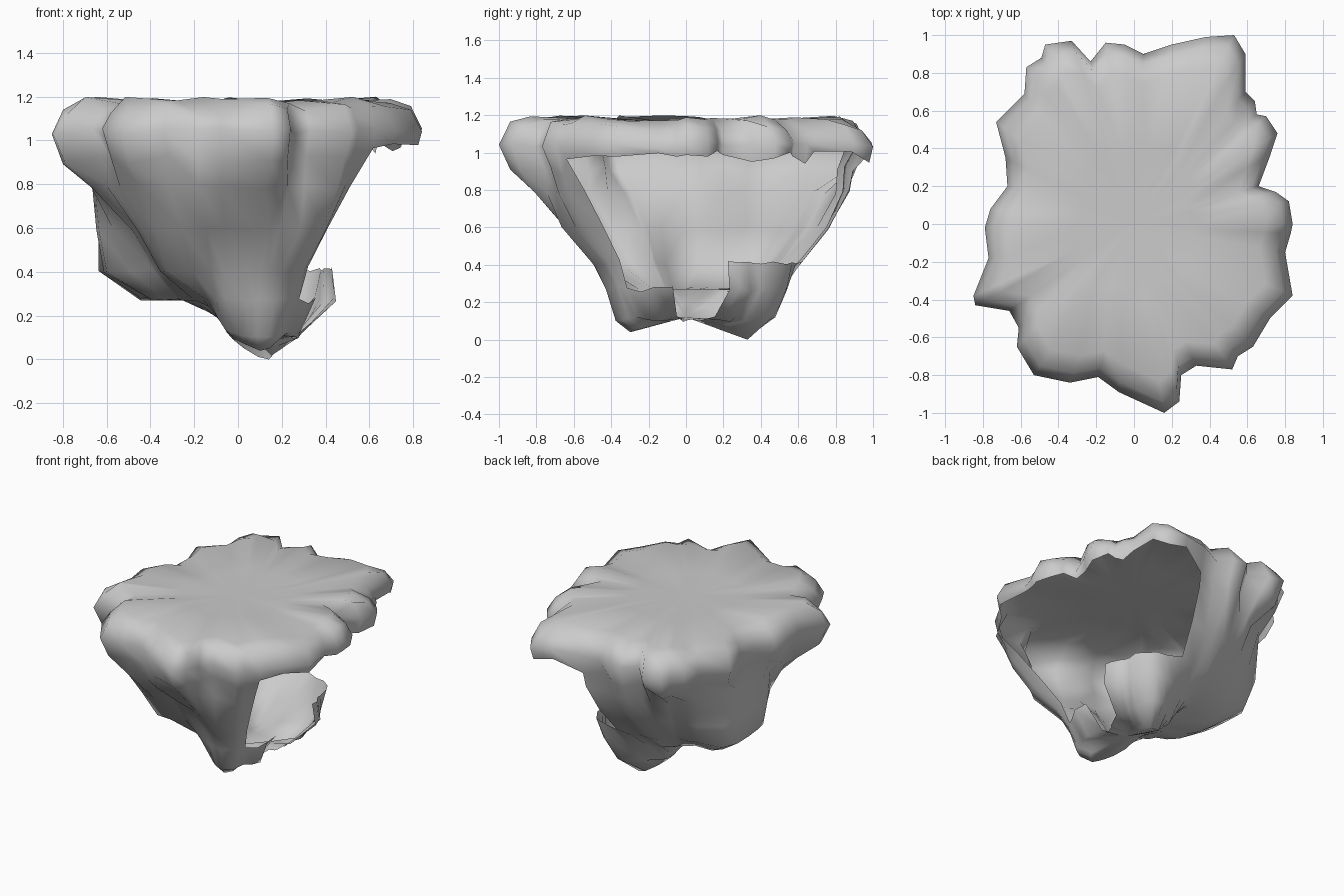
import bpy, bmesh, math, random

random.seed(4)
cube = bpy.data.objects.get("Cube")
if cube:
    bpy.data.objects.remove(cube)

stone = bpy.data.materials.new("grey_stone")
stone.use_nodes = True
stone.diffuse_color = (0.6, 0.6, 0.6, 1)
stone.node_tree.nodes["Principled BSDF"].inputs["Base Color"].default_value = stone.diffuse_color

CX = -0.05  # axis of the tapering underside

# lobed outline of the flat top, counter-clockwise from +x
OUTLINE = [
    (.84, 0), (.82, .12), (.75, .17), (.66, .2), (.72, .36), (.76, .48), (.7, .57),
    (.65, .58), (.64, .65), (.59, .7), (.59, .9), (.53, 1), (.38, .99), (.2, .95),
    (.05, .9), (-.05, .95), (-.15, .96), (-.23, .86), (-.33, .97), (-.47, .95),
    (-.49, .88), (-.57, .83), (-.58, .69), (-.73, .54), (-.68, .35), (-.67, .2),
    (-.76, .08), (-.79, -.02), (-.77, -.18), (-.85, -.38), (-.84, -.43), (-.66, -.46),
    (-.61, -.55), (-.62, -.65), (-.53, -.8), (-.34, -.84), (-.19, -.81), (-.08, -.89),
    (.16, -1), (.24, -.94), (.25, -.8), (.33, -.75), (.52, -.77), (.55, -.7),
    (.63, -.65), (.72, -.5), (.84, -.38), (.8, -.15), (.83, -.05)]

# cross-sections below the rim: height, then radius every thirty degrees
SECTIONS = [
    (.8, [.6, .62, .95, .88, .8, .66, .6, .68, .78, .81, .88, .68]),
    (.6, [.45, .5, .8, .76, .7, .74, .58, .48, .65, .54, .74, .56]),
    (.42, [.4, .55, .66, .6, .56, .71, .54, .36, .52, .4, .56, .48]),
    (.28, [.4, .56, .62, .42, .36, .46, .34, .24, .22, .35, .49, .44]),
    (.12, [.26, .37, .54, .3, .2, .2, .2, .18, .14, .25, .43, .36]),
]
FOOT = [.15, .25, .38, .2, .06, .05, .05, .05, .06, .15, .34, .25]


def angle_of(x, y):
    return math.degrees(math.atan2(y, x - CX)) % 360


def signed(angle):
    return (angle + 180) % 360 - 180


def eased(values, angle):
    """Smoothly interpolate values spaced evenly round the circle."""
    t = angle / 360 * len(values)
    i = int(t)
    f = t - i
    f = f * f * (3 - 2 * f)
    n = len(values)
    return values[i % n] * (1 - f) + values[(i + 1) % n] * f


def jitter(amount):
    return random.uniform(-amount, amount)


def in_opening(angle):
    return -44 < signed(angle) < 74


def raised(x, height):
    """The underside climbs in a step towards the -x side."""
    return max(height, min(.28, .1 + (-x - .03) * 1.6))


bm = bmesh.new()
rings = []

# top plate and well rounded rim
for scale, height, rough in [(.4, 1.18, 0), (.83, 1.195, .015), (.94, 1.15, .03),
                             (1, 1.05, .02)]:
    rings.append([bm.verts.new((x * scale, y * scale, height + jitter(rough)))
                  for x, y in OUTLINE])

# underside of the rim, hanging as a ragged lip over the opening
lip = []
for x, y in OUTLINE:
    hanging = in_opening(angle_of(x, y))
    s = .98 if hanging else .94
    z = .99 + jitter(.04) if hanging else .92 + jitter(.03)
    lip.append(bm.verts.new((x * s, y * s, z)))
rings.append(lip)

# lumpy tapering walls, never wider than the rim above
for height, radii in SECTIONS:
    ring = []
    for x, y in OUTLINE:
        a = angle_of(x, y)
        r = min(eased(radii, a) * (1 + jitter(.02)), math.hypot(x - CX, y) * .93)
        a = math.radians(a)
        px = CX + r * math.cos(a)
        ring.append(bm.verts.new((px, r * math.sin(a),
                                  raised(px, height + jitter(.015)))))
    rings.append(ring)

# two low points under the body
foot = []
for x, y in OUTLINE:
    a = angle_of(x, y)
    r = eased(FOOT, a)
    dip = max(0, 1 - abs(a - 62) / 25) * .12 + max(0, 1 - abs(a - 300) / 25) * .08
    a = math.radians(a)
    px = CX + r * math.cos(a)
    foot.append(bm.verts.new((px, r * math.sin(a), raised(px, .12 - dip))))
rings.append(foot)

# skin between neighbouring rings and close both ends
count = len(OUTLINE)
for upper, lower in zip(rings, rings[1:]):
    for i in range(count):
        j = (i + 1) % count
        bm.faces.new((upper[i], lower[i], lower[j], upper[j]))
for ring, centre in ((rings[0], (0, 0, 1.18)), (foot, (.05, 0, .13))):
    hub = bm.verts.new(centre)
    for i in range(count):
        bm.faces.new((hub, ring[i], ring[(i + 1) % count]))
bmesh.ops.recalc_face_normals(bm, faces=bm.faces)

# ragged opening into the hollow inside, with a flap left standing at the back
opening = []
for f in bm.faces:
    c = f.calc_center_median()
    a = angle_of(c.x, c.y)
    sill = .4 if signed(a) > 27 else .14 if signed(a) > -15 else .24
    if in_opening(a) and sill < c.z < .96 and math.hypot(c.x - CX, c.y) > .25:
        opening.append(f)
bmesh.ops.delete(bm, geom=opening, context='FACES')

for f in bm.faces:
    f.smooth = True
low = min(v.co.z for v in bm.verts)
for v in bm.verts:
    v.co.z -= low

mesh = bpy.data.meshes.new("floating_rock")
bm.to_mesh(mesh)
bm.free()
mesh.materials.append(stone)
rock = bpy.data.objects.new("floating_rock", mesh)
bpy.context.collection.objects.link(rock)
